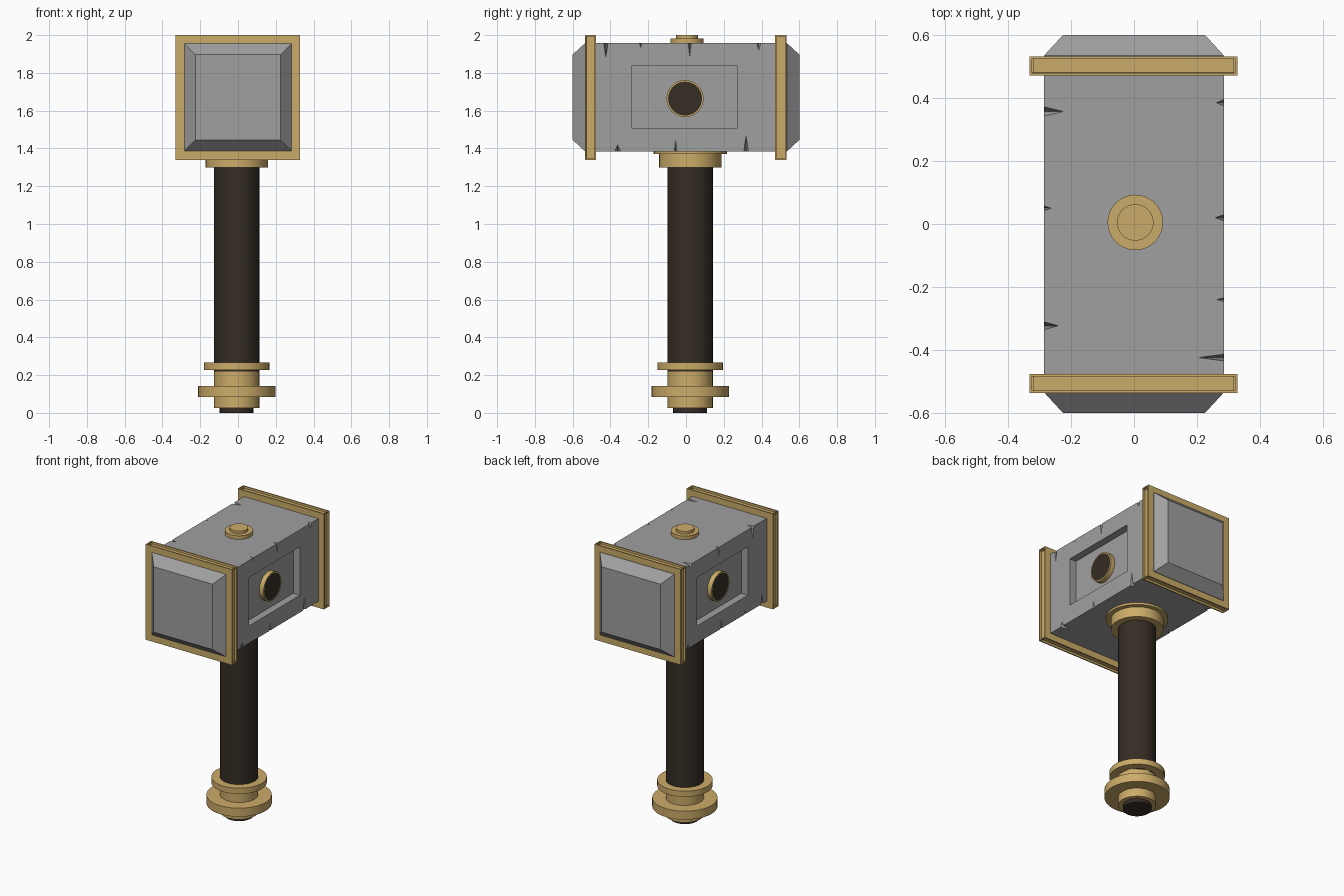
import bpy, bmesh, math
from mathutils import Matrix, Vector

if "Cube" in bpy.data.objects:
    bpy.data.objects.remove(bpy.data.objects["Cube"])


def material(name, rgb):
    m = bpy.data.materials.new(name)
    m.diffuse_color = (*rgb, 1)
    m.use_nodes = True
    m.node_tree.nodes["Principled BSDF"].inputs["Base Color"].default_value = m.diffuse_color
    return m


STONE = material("grey stone", (0.35, 0.35, 0.35))
GOLD = material("dull gold", (0.60, 0.41, 0.14))
DARK = material("dark leather", (0.036, 0.026, 0.018))


def finish(name, bm, mat, smooth=False):
    bmesh.ops.recalc_face_normals(bm, faces=bm.faces[:])
    me = bpy.data.meshes.new(name)
    bm.to_mesh(me)
    bm.free()
    ob = bpy.data.objects.new(name, me)
    bpy.context.collection.objects.link(ob)
    if mat:
        me.materials.append(mat)
    bpy.ops.object.select_all(action='DESELECT')
    ob.select_set(True)
    bpy.context.view_layer.objects.active = ob
    if smooth:
        bpy.ops.object.shade_smooth_by_angle(angle=math.radians(30))
    return ob


def add_box(bm, center, size):
    m = Matrix.Translation(center) @ Matrix.Diagonal((*size, 1))
    return bmesh.ops.create_cube(bm, size=1, matrix=m)["verts"]


def lathe(name, profile, mat, origin=(0, 0, 0), axis=(0, 0, 1), seg=32):
    """Closed stack of discs from (radius, height) points."""
    bm = bmesh.new()
    rot = Vector((0, 0, 1)).rotation_difference(Vector(axis)).to_matrix().to_4x4()
    m = Matrix.Translation(origin) @ rot
    rings = [[bm.verts.new(m @ Vector((r * math.cos(2 * math.pi * i / seg),
                                       r * math.sin(2 * math.pi * i / seg), h)))
              for i in range(seg)] for r, h in profile]
    for a, b in zip(rings, rings[1:]):
        for i in range(seg):
            j = (i + 1) % seg
            bm.faces.new((a[i], a[j], b[j], b[i]))
    bm.faces.new(rings[0])
    bm.faces.new(rings[-1])
    return finish(name, bm, mat, True)


# Hammer head: block with tapered striking faces
X, Z0, Z1, ZC = 0.285, 1.385, 1.957, 1.671
bm = bmesh.new()
add_box(bm, (0, 0, ZC), (2 * X, 1.07, Z1 - Z0))
bm.normal_update()
ends = [f for f in bm.faces if abs(f.normal.y) > 0.9]
for f in ends:
    s = 1 if f.calc_center_median().y > 0 else -1
    new = bmesh.ops.extrude_discrete_faces(bm, faces=[f])["faces"][0]
    for v in new.verts:
        v.co = Vector((v.co.x * 0.79, s * 0.6, ZC + (v.co.z - ZC) * 0.79))
head = finish("hammer_head", bm, STONE)

# Cutters: side recesses and edge cracks
cut = bmesh.new()
DEPTH = 0.05
for s in (-1, 1):
    add_box(cut, (s * (X - DEPTH + 0.1), -0.008 * s, 1.672), (0.2, 0.556, 0.335))


def crack(sx, sz, y, w, dx, dz):
    e = 0.002
    ex, ez = sx * (X + e), (Z1 + e if sz > 0 else Z0 - e)
    vs = [cut.verts.new(p) for p in ((ex, y - w, ez), (ex, y + w, ez),
                                     (ex - sx * dx, y, ez), (ex, y, ez - sz * dz))]
    for t in ((0, 1, 2), (0, 1, 3), (0, 2, 3), (1, 2, 3)):
        cut.faces.new([vs[i] for i in t])


for y, w, dx, dz in ((-0.424, .011, .085, .08), (-0.24, .007, .027, .027),
                     (0.02, .01, .03, .077), (0.385, .012, .026, .042)):
    crack(1, 1, y, w, dx, dz)
    crack(-1, -1, y, w, dx, dz)
for y, w, dx, dz in ((0.357, .016, .068, .037), (0.05, .008, .024, .067),
                     (-0.323, .013, .047, .092)):
    crack(-1, 1, y, w, dx, dz)
    crack(1, -1, -y - 0.005, w, dx, dz)
cutter = finish("head_cutter", cut, None)
cutter.hide_render = True
mod = head.modifiers.new("cuts", 'BOOLEAN')
mod.operation, mod.solver, mod.object = 'DIFFERENCE', 'EXACT', cutter
bpy.ops.object.select_all(action='DESELECT')
head.select_set(True)
bpy.context.view_layer.objects.active = head
bpy.ops.object.modifier_apply(modifier=mod.name)
bpy.data.objects.remove(cutter)

# Gold bands with a groove around the rim
for name, y in (("front_band", -0.506), ("back_band", 0.502)):
    bm = bmesh.new()
    add_box(bm, (-0.002, y, 1.67), (0.66, 0.06, 0.66))
    bm.normal_update()
    rim = [f for f in bm.faces if abs(f.normal.y) < 0.1]
    bmesh.ops.inset_individual(bm, faces=rim, thickness=0.011)
    bmesh.ops.inset_individual(bm, faces=rim, thickness=0.0005, depth=-0.014)
    finish(name, bm, GOLD)

# Side medallions: gold rim with dark centre
for side, s in (("right", 1), ("left", -1)):
    lathe(side + "_medallion_rim", [(0.098, -0.04), (0.098, 0.032), (0.09, 0.032), (0.09, 0.025)],
          GOLD, (s * (X - DEPTH), -0.005 * s, 1.664), (s, 0, 0))
    lathe(side + "_medallion_centre", [(0.0898, 0.02), (0.0898, 0.03)],
          DARK, (s * (X - DEPTH), -0.005 * s, 1.664), (s, 0, 0))

# Top cap
lathe("top_cap", [(0.088, 1.94), (0.088, 1.982), (0.058, 1.982), (0.058, 2.0)],
      GOLD, (0.004, 0.005, 0))

# Handle, collar and pommel share one axis
AXIS = (-0.007, 0.022, 0)
lathe("handle", [(0.12, 0.22), (0.12, 1.4)], DARK, AXIS)
lathe("collar", [(0.165, 1.30), (0.165, 1.37), (0.195, 1.37), (0.195, 1.39)], GOLD, AXIS)
lathe("pommel", [(0.12, 0.025), (0.12, 0.084), (0.205, 0.084), (0.205, 0.143), (0.12, 0.143),
                 (0.12, 0.227), (0.174, 0.227), (0.174, 0.267), (0.119, 0.267)], GOLD, AXIS)
lathe("pommel_tip", [(0.09, 0.0), (0.09, 0.04)], DARK, AXIS)
